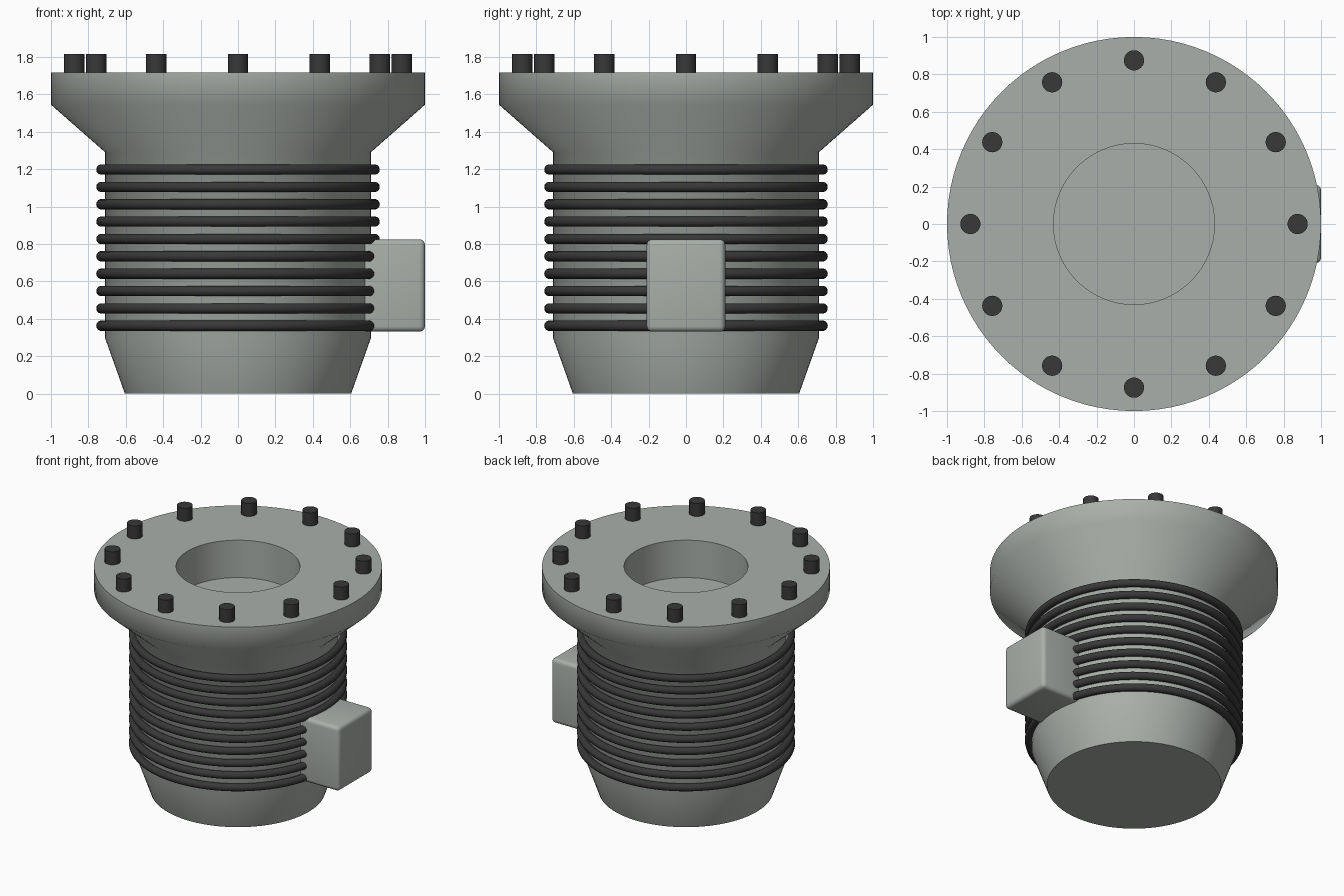
import bpy, bmesh, math
from mathutils import Matrix

cube = bpy.data.objects.get("Cube")
if cube:
    bpy.data.objects.remove(cube, do_unlink=True)


def material(name, rgb):
    m = bpy.data.materials.new(name)
    m.use_nodes = True
    m.diffuse_color = (*rgb, 1)
    m.node_tree.nodes["Principled BSDF"].inputs["Base Color"].default_value = (*rgb, 1)
    return m


grey = material("housing grey", (0.40, 0.43, 0.40))
dark = material("dark rubber", (0.04, 0.04, 0.04))


def finish(obj, mat, angle):
    obj.data.materials.append(mat)
    bpy.ops.object.select_all(action="DESELECT")
    obj.select_set(True)
    bpy.context.view_layer.objects.active = obj
    bpy.ops.object.shade_smooth_by_angle(angle=math.radians(angle))
    return obj


def mesh_object(name, bm, mat, angle=40):
    bmesh.ops.recalc_face_normals(bm, faces=bm.faces)
    mesh = bpy.data.meshes.new(name)
    bm.to_mesh(mesh)
    bm.free()
    obj = bpy.data.objects.new(name, mesh)
    bpy.context.collection.objects.link(obj)
    return finish(obj, mat, angle)


def turned(name, profile, mat, angle, sides=96):
    """Revolve (radius, height) points around z and cap both ends."""
    bm = bmesh.new()
    loops = []
    for r, z in profile:
        loops.append([bm.verts.new((r * math.cos(math.tau * i / sides),
                                    r * math.sin(math.tau * i / sides), z))
                      for i in range(sides)])
    for a, b in zip(loops, loops[1:]):
        for i in range(sides):
            j = (i + 1) % sides
            bm.faces.new((a[i], a[j], b[j], b[i]))
    bm.faces.new(loops[0])
    bm.faces.new(loops[-1])
    return mesh_object(name, bm, mat, angle)


# Housing: tapered foot, barrel, flared flange and blind bore
turned("housing", [(0.605, 0), (0.71, 0.295), (0.71, 1.29), (1.0, 1.545),
                   (1.0, 1.717), (0.43, 1.717), (0.43, 1.43)], grey, 60)

# Rings around the barrel
for k in range(10):
    bpy.ops.mesh.primitive_torus_add(major_radius=0.73, minor_radius=0.028,
                                     major_segments=96, minor_segments=14,
                                     location=(0, 0, 0.363 + k * 0.0928))
    ring = bpy.context.object
    ring.name = f"barrel_ring_{k + 1}"
    finish(ring, dark, 60)

# Bolts on the flange
for k in range(12):
    a = math.tau * k / 12
    bm = bmesh.new()
    bmesh.ops.create_cone(bm, cap_ends=True, segments=32, radius1=0.054,
                          radius2=0.054, depth=0.12,
                          matrix=Matrix.Translation((0.875 * math.cos(a),
                                                     0.875 * math.sin(a), 1.757)))
    mesh_object(f"flange_bolt_{k + 1}", bm, dark)

# Rounded box on the left side
bm = bmesh.new()
bmesh.ops.create_cube(bm, size=1, matrix=Matrix.Translation((0.79, 0, 0.578))
                      @ Matrix.Diagonal((0.42, 0.42, 0.494, 1)))
bmesh.ops.bevel(bm, geom=bm.edges[:], offset=0.03, segments=4,
                profile=0.5, affect="EDGES")
mesh_object("side_box", bm, grey)
